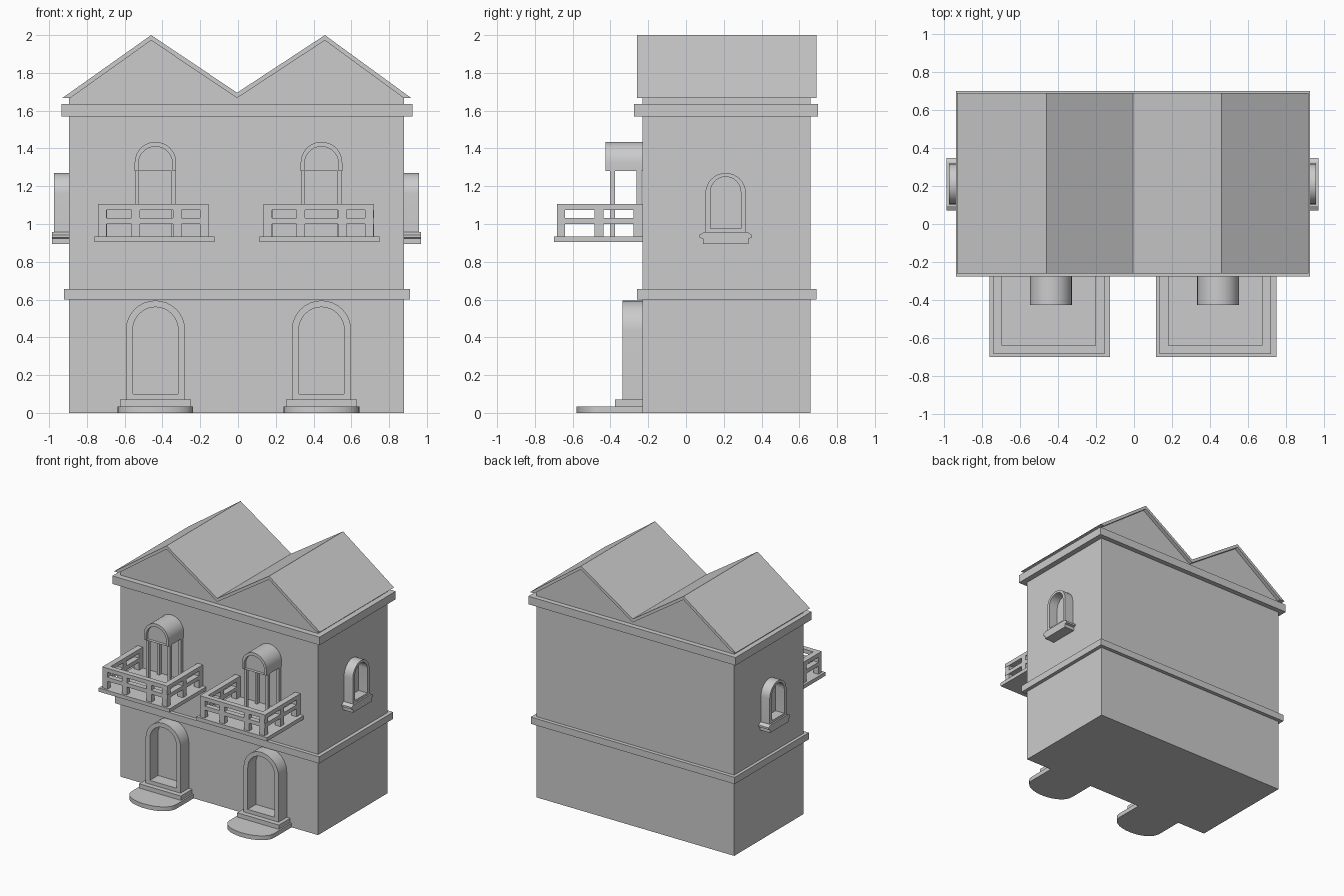
import bpy, bmesh, math

if "Cube" in bpy.data.objects:
    bpy.data.objects.remove(bpy.data.objects["Cube"])

FRONT, BACK, LEFT, RIGHT = -0.23, 0.66, -0.895, 0.88


def make(name, bm, smooth=False):
    bmesh.ops.recalc_face_normals(bm, faces=bm.faces)
    me = bpy.data.meshes.new(name)
    bm.to_mesh(me)
    bm.free()
    ob = bpy.data.objects.new(name, me)
    bpy.context.collection.objects.link(ob)
    if smooth:
        bpy.ops.object.select_all(action='DESELECT')
        ob.select_set(True)
        bpy.context.view_layer.objects.active = ob
        bpy.ops.object.shade_smooth_by_angle(angle=math.radians(35))
    return ob


def add_box(bm, x0, x1, y0, y1, z0, z1):
    v = [bm.verts.new((x, y, z)) for x in (x0, x1) for y in (y0, y1) for z in (z0, z1)]
    for f in ((0, 1, 3, 2), (4, 6, 7, 5), (0, 4, 5, 1), (2, 3, 7, 6), (0, 2, 6, 4), (1, 5, 7, 3)):
        bm.faces.new([v[i] for i in f])


def boxes(name, *dims):
    bm = bmesh.new()
    for d in dims:
        add_box(bm, *d)
    return make(name, bm)


def prism(name, pts, d0, d1, place, smooth=False):
    """Extrude a 2D profile; place(u, v, d) gives the world position."""
    bm = bmesh.new()
    a, b = [[bm.verts.new(place(u, v, d)) for u, v in pts] for d in (d0, d1)]
    bm.faces.new(a)
    bm.faces.new(b)
    n = len(pts)
    for i in range(n):
        j = (i + 1) % n
        bm.faces.new((a[i], a[j], b[j], b[i]))
    return make(name, bm, smooth)


def arch(half, bottom, top, n=16):
    """Round-headed outline around u = 0."""
    c = top - half
    return [(-half, bottom), (half, bottom)] + [
        (half * math.cos(math.pi * i / n), c + half * math.sin(math.pi * i / n)) for i in range(n + 1)]


def arch_frame(name, outer, inner, depth, place):
    bm = bmesh.new()
    loops = [[bm.verts.new(place(u, v, d)) for u, v in pts]
             for pts, d in ((outer, 0), (outer, depth), (inner, depth), (inner, 0))]
    n = len(outer)
    for k in range(4):
        a, b = loops[k], loops[(k + 1) % 4]
        for i in range(n):
            j = (i + 1) % n
            bm.faces.new((a[i], a[j], b[j], b[i]))
    return make(name, bm, True)


def on_front(cx):
    return lambda u, v, d: (cx + u, FRONT - d, v)


def flat(u, v, d):
    return (u, d, v)


# Walls and horizontal bands
boxes("walls", (LEFT, RIGHT, FRONT, BACK, 0, 1.64))
boxes("floor_band", (-0.92, 0.91, -0.26, 0.69, 0.60, 0.655))
boxes("cornice", (-0.935, 0.925, -0.275, 0.70, 1.57, 1.635))

# Gable walls and twin pitched roof
under = [(-0.46, 1.972), (-0.005, 1.667), (0.46, 1.972)]
prism("gable_walls", [(LEFT, 1.63), (LEFT, 1.667)] + under + [(RIGHT, 1.667), (RIGHT, 1.63)],
      FRONT, BACK, flat)
prism("roof", [(-0.93, 1.667), (-0.46, 2.0), (-0.005, 1.695), (0.46, 2.0), (0.917, 1.667), (0.877, 1.667)]
      + under[::-1] + [(-0.888, 1.667)], -0.26, 0.69, flat)

for side, cx in (("left", -0.437), ("right", 0.442)):
    place = on_front(cx)
    # Ground floor door surround and steps
    arch_frame(side + "_door_frame", arch(0.157, 0.07, 0.595), arch(0.12, 0.10, 0.56), 0.105, place)
    boxes(side + "_upper_step", (cx - 0.187, cx + 0.187, -0.375, FRONT, 0.035, 0.07))
    bow = [(0.20 * math.cos(math.pi * i / 20),
            -0.45 - 0.13 * math.sin(math.pi * i / 20) ** 0.9) for i in range(21)]
    prism(side + "_bowed_step", [(-0.20, FRONT), (0.20, FRONT)] + bow, 0, 0.035,
          lambda u, v, d, cx=cx: (cx + u, v, d), True)

    # Arched canopy on four thin posts
    arch_frame(side + "_canopy", arch(0.11, 1.28, 1.435), arch(0.09, 1.281, 1.41), 0.195, place)
    prism(side + "_canopy_panel", arch(0.092, 1.28, 1.412), 0.0, 0.17, place)
    boxes(side + "_canopy_posts", *[
        (cx + s - 0.011, cx + s + 0.011, y, y + 0.027, 0.93, 1.285)
        for s in (-0.097, 0.097) for y in (-0.402, -0.262)])

for side, cx in (("left", -0.4425), ("right", 0.4325)):
    # Balcony slab
    boxes(side + "_balcony_slab", (cx - 0.3175, cx + 0.3175, -0.70, FRONT, 0.905, 0.935))
    # Railing: two rails all round, with square posts
    x0, x1, y0, y1 = cx - 0.2975, cx + 0.2875, -0.683, -0.64
    parts = []
    for z0, z1 in ((1.0, 1.032), (1.073, 1.105)):
        parts += [(x0, x1, y0, y1, z0, z1),
                  (x0, x0 + 0.047, y1, FRONT, z0, z1),
                  (x1 - 0.047, x1, y1, FRONT, z0, z1)]
    for px in (x0, x0 + 0.175, x0 + 0.395, x1 - 0.047):
        parts.append((px, px + 0.045, y0, y1, 0.93, 1.105))
    for py in (-0.485, -0.277):
        for px in (x0, x1 - 0.047):
            parts.append((px, px + 0.047, py, py + 0.047, 0.93, 1.105))
    boxes(side + "_balcony_railing", *parts)

# Arched side windows with stepped sills
for side, wall, s in (("left", LEFT, -1), ("right", RIGHT, 1)):
    def place(u, v, d, wall=wall, s=s):
        return (wall + s * d, 0.21 + u, v)
    arch_frame(side + "_window_frame", arch(0.107, 0.94, 1.27), arch(0.08, 0.975, 1.25), 0.078, place)
    sill = [(-0.12, 0.895), (0.12, 0.895), (0.12, 0.922), (0.138, 0.928), (0.138, 0.943),
            (0.115, 0.957), (-0.115, 0.957), (-0.138, 0.943), (-0.138, 0.928), (-0.12, 0.922)]
    prism(side + "_window_sill", sill, 0, 0.09, place)
